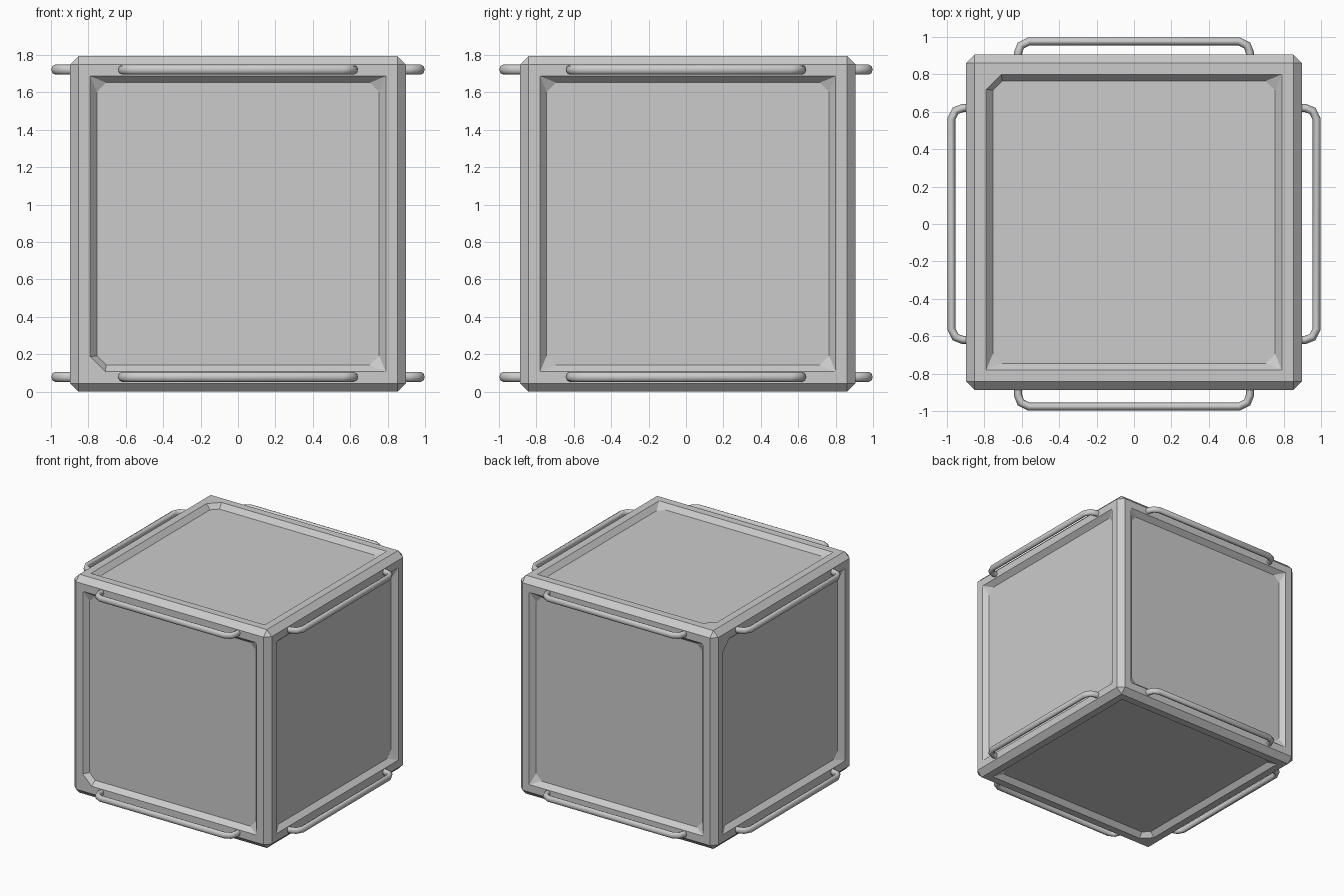
import bpy, bmesh, math
from mathutils import Vector

cube = bpy.data.objects.get("Cube")
if cube:
    bpy.data.objects.remove(cube, do_unlink=True)

grey = bpy.data.materials.new("light grey metal")
grey.use_nodes = True
colour = (0.6, 0.6, 0.6, 1)
grey.diffuse_color = colour
grey.node_tree.nodes["Principled BSDF"].inputs["Base Color"].default_value = colour

HALF = 0.897       # half the box size
EDGE = 0.045       # chamfer on the box edges
RIM = 0.79         # half width of each recess opening
FLOOR = 0.755      # half width of each recess floor
DEPTH = 0.04
CORNERS = [(1, 1), (-1, 1), (-1, -1), (1, -1)]


def octagon(bm, u, v, n, half, height, cuts):
    """Square loop whose four corners are cut by the given amounts."""
    loop = []
    for (a, b), c in zip(CORNERS, cuts):
        pair = [(a * half, b * (half - c)), (a * (half - c), b * half)]
        if a * b < 0:
            pair.reverse()
        loop += [bm.verts.new(u * p + v * q + n * height) for p, q in pair]
    return loop


def add_panel(bm, n, u, cut_corner):
    """Frame, sloped walls and floor of one recessed side."""
    n, u = Vector(n), Vector(u)
    v = n.cross(u)
    rim_cuts = [0.08 if c == cut_corner else 0 for c in CORNERS]
    loops = [octagon(bm, u, v, n, HALF - EDGE, HALF, [0] * 4),
             octagon(bm, u, v, n, RIM, HALF, rim_cuts),
             octagon(bm, u, v, n, FLOOR, HALF - DEPTH, [0.05] * 4)]
    for outer, inner in zip(loops, loops[1:]):
        for i in range(8):
            j = (i + 1) % 8
            bm.faces.new((outer[i], outer[j], inner[j], inner[i]))
    bm.faces.new(loops[-1])


# Chamfered box with a recessed panel on every side
bm = bmesh.new()
bmesh.ops.create_cube(bm, size=2 * HALF)
bmesh.ops.bevel(bm, geom=bm.edges[:], offset=EDGE, segments=1, affect='EDGES')
big = [f for f in bm.faces if f.calc_area() > 1]
bmesh.ops.delete(bm, geom=big, context='FACES_ONLY')
for normal, across, cut in [((0, -1, 0), (1, 0, 0), (-1, -1)),
                            ((1, 0, 0), (0, 1, 0), None),
                            ((0, 1, 0), (-1, 0, 0), None),
                            ((-1, 0, 0), (0, -1, 0), (-1, 1)),
                            ((0, 0, 1), (1, 0, 0), (-1, 1)),
                            ((0, 0, -1), (1, 0, 0), (-1, 1))]:
    add_panel(bm, normal, across, cut)
bmesh.ops.remove_doubles(bm, verts=bm.verts[:], dist=0.0005)
bmesh.ops.dissolve_degenerate(bm, edges=bm.edges[:], dist=0.0005)
bmesh.ops.recalc_face_normals(bm, faces=bm.faces[:])
mesh = bpy.data.meshes.new("box_body")
bm.to_mesh(mesh)
bm.free()
mesh.materials.append(grey)
body = bpy.data.objects.new("box_body", mesh)
body.location = (0, 0.01, HALF)
bpy.context.collection.objects.link(body)


# Bent tube handles, one above and one below on each upright side
def add_handle(name, angle, z):
    half = [(0.62, 0.87), (0.62, 0.915), (0.605, 0.955), (0.56, 0.977)]
    path = half + [(-x, y) for x, y in reversed(half)]
    curve = bpy.data.curves.new(name, 'CURVE')
    curve.dimensions = '3D'
    curve.bevel_depth = 0.022
    curve.bevel_resolution = 2
    curve.use_fill_caps = True
    spline = curve.splines.new('POLY')
    spline.points.add(len(path) - 1)
    for point, (x, y) in zip(spline.points, path):
        point.co = (x, y, 0, 1)
    curve.materials.append(grey)
    handle = bpy.data.objects.new(name, curve)
    handle.location = (0, 0, z)
    handle.rotation_euler.z = angle
    handle.scale.z = 1.2
    bpy.context.collection.objects.link(handle)
    bpy.ops.object.select_all(action='DESELECT')
    handle.select_set(True)
    bpy.context.view_layer.objects.active = handle
    bpy.ops.object.convert(target='MESH')
    bpy.ops.object.shade_smooth_by_angle(angle=math.radians(50))


for i, side in enumerate(["back", "right", "front", "left"]):
    for level, z in [("upper", 1.722), ("lower", 0.079)]:
        # the model's own left is +x
        label = {"right": "right", "left": "left"}.get(side, side)
        add_handle(f"{label}_{level}_handle", i * math.pi / 2, z)
